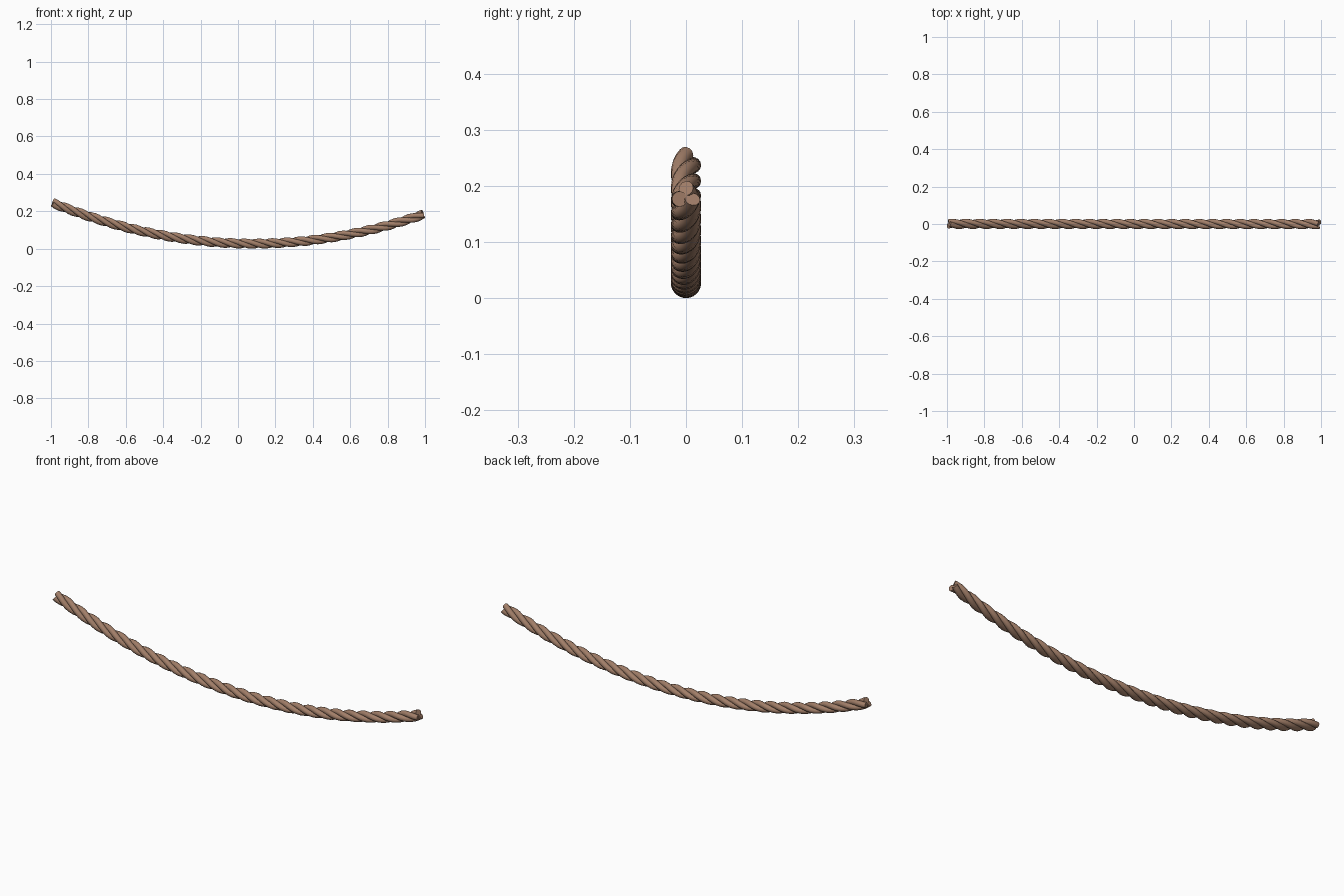
import bpy, math
from mathutils import Vector

if "Cube" in bpy.data.objects:
    bpy.data.objects.remove(bpy.data.objects["Cube"])

STRANDS, SIDES, STEPS = 3, 12, 240
OFFSET, RADIUS = 0.0133, 0.0138      # strand centre distance, strand radius
TURNS = 9.0
X_END, X_LOW, SAG, Z_LOW = 0.99, 0.082, 0.189, 0.027

mat = bpy.data.materials.new("rope_brown")
mat.diffuse_color = (0.36, 0.21, 0.14, 1)
mat.use_nodes = True
mat.node_tree.nodes["Principled BSDF"].inputs["Base Color"].default_value = mat.diffuse_color


# sagging centre line and its frame
def centre(t):
    x = -X_END + 2 * X_END * t
    return Vector((x, 0, Z_LOW + SAG * (x - X_LOW) ** 2))


def strand_point(t, phase):
    x = centre(t).x
    tangent = Vector((1, 0, 2 * SAG * (x - X_LOW))).normalized()
    side = Vector((0, 1, 0))
    up = tangent.cross(side)
    a = phase + 2 * math.pi * TURNS * t
    out = side * math.cos(a) + up * math.sin(a)
    return centre(t) + out * OFFSET, out


# one twisted strand swept as a tube with capped ends
def make_strand(index):
    phase = 2 * math.pi * index / STRANDS + math.pi / 2
    verts, faces = [], []
    for i in range(STEPS + 1):
        t = i / STEPS
        p, out = strand_point(t, phase)
        d = (strand_point(t + 1e-4, phase)[0] - strand_point(t - 1e-4, phase)[0]).normalized()
        u = (out - d * out.dot(d)).normalized()
        v = d.cross(u)
        for k in range(SIDES):
            b = 2 * math.pi * k / SIDES
            verts.append(p + (u * math.cos(b) + v * math.sin(b)) * RADIUS)
    for i in range(STEPS):
        for k in range(SIDES):
            a, b = i * SIDES + k, i * SIDES + (k + 1) % SIDES
            faces.append((a, b, b + SIDES, a + SIDES))
    faces.append(tuple(reversed(range(SIDES))))
    faces.append(tuple(range(STEPS * SIDES, (STEPS + 1) * SIDES)))
    me = bpy.data.meshes.new(f"rope_strand_{index + 1}")
    me.from_pydata(verts, [], faces)
    me.materials.append(mat)
    ob = bpy.data.objects.new(me.name, me)
    bpy.context.collection.objects.link(ob)
    bpy.context.view_layer.objects.active = ob
    ob.select_set(True)


for s in range(STRANDS):
    make_strand(s)
bpy.ops.object.shade_smooth_by_angle(angle=math.radians(40))
